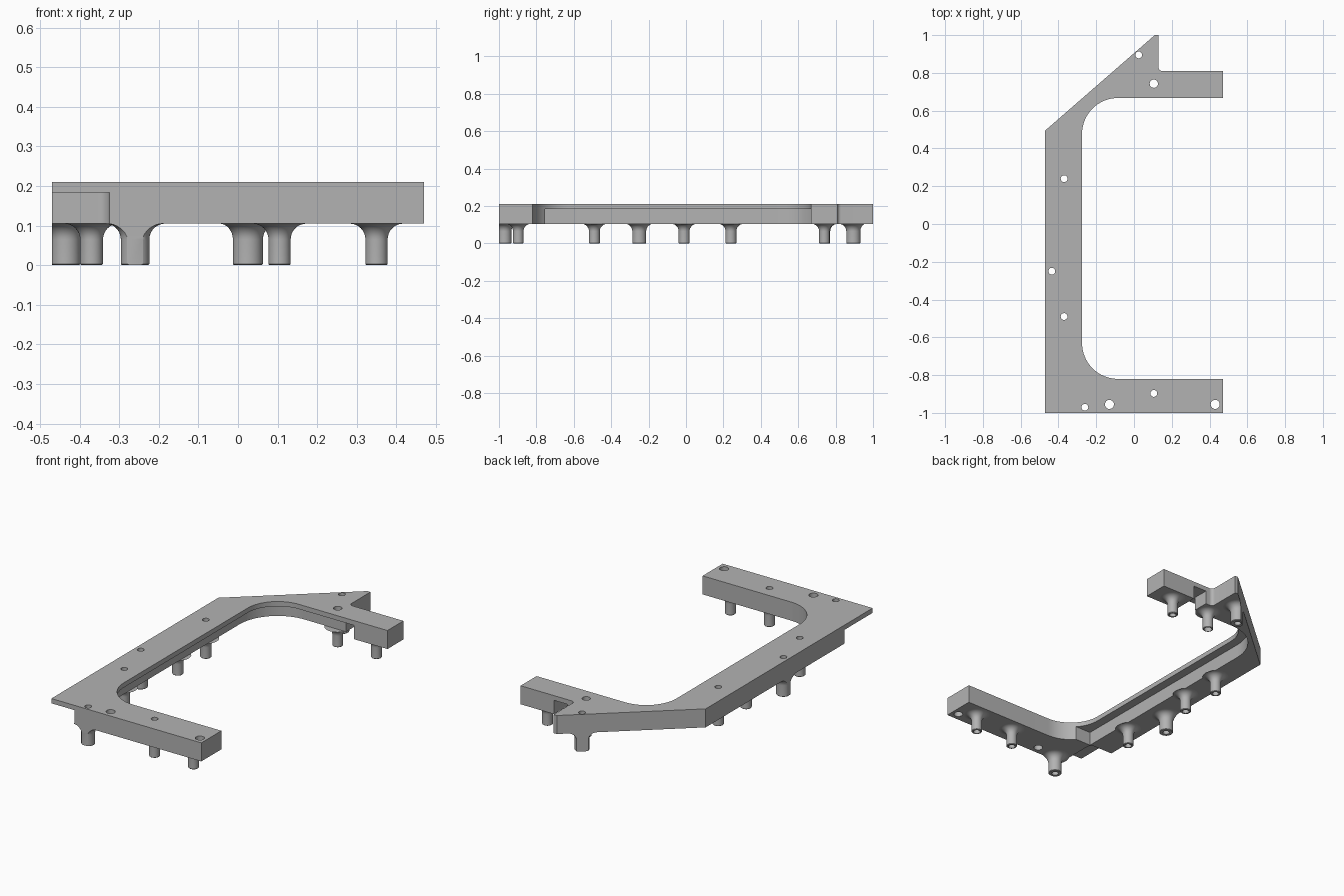
import bpy, bmesh
from math import sin, cos, pi, radians

cube = bpy.data.objects.get("Cube")
if cube:
    bpy.data.objects.remove(cube, do_unlink=True)

grey = bpy.data.materials.new("mid_grey")
grey.use_nodes = True
colour = (0.45, 0.45, 0.45, 1)
grey.diffuse_color = colour
grey.node_tree.nodes["Principled BSDF"].inputs["Base Color"].default_value = colour

LOW, ROOF, TOP = 0.105, 0.183, 0.21


def make(name, bm):
    bmesh.ops.recalc_face_normals(bm, faces=bm.faces)
    mesh = bpy.data.meshes.new(name)
    bm.to_mesh(mesh)
    bm.free()
    mesh.materials.append(grey)
    ob = bpy.data.objects.new(name, mesh)
    bpy.context.collection.objects.link(ob)
    return ob


def arc(cx, cy, r, a0, a1, n=16):
    return [(cx + r * cos(radians(a0 + (a1 - a0) * i / n)),
             cy + r * sin(radians(a0 + (a1 - a0) * i / n))) for i in range(n + 1)]


def prism(name, points, z0, z1):
    bm = bmesh.new()
    face = bm.faces.new([bm.verts.new((x, y, z0)) for x, y in points])
    new = bmesh.ops.extrude_face_region(bm, geom=[face])["geom"]
    verts = [v for v in new if isinstance(v, bmesh.types.BMVert)]
    bmesh.ops.translate(bm, verts=verts, vec=(0, 0, z1 - z0))
    return make(name, bm)


def lathe(bm, x, y, profile, n=32):
    """Closed solid of revolution from (radius, z) pairs."""
    rings = [[bm.verts.new((x + r * cos(2 * pi * i / n), y + r * sin(2 * pi * i / n), z))
              for i in range(n)] for r, z in profile]
    for a, b in zip(rings, rings[1:]):
        for i in range(n):
            j = (i + 1) % n
            bm.faces.new((a[i], a[j], b[j], b[i]))
    bm.faces.new(rings[0][::-1])
    bm.faces.new(rings[-1])


def boolean(ob, cutter, operation):
    cutter.hide_render = True
    bpy.context.view_layer.objects.active = ob
    mod = ob.modifiers.new("cut", 'BOOLEAN')
    mod.object, mod.operation, mod.solver = cutter, operation, 'EXACT'
    bpy.ops.object.modifier_apply(modifier=mod.name)


# Bracket outline with the large inner corners and the small rear one
outline = ([(-0.47, -1), (0.47, -1), (0.47, -0.82)]
           + arc(-0.085, -0.63, 0.19, 270, 180)
           + arc(-0.085, 0.477, 0.19, 180, 90)
           + [(0.47, 0.667), (0.47, 0.81)]
           + arc(0.15, 0.83, 0.02, 270, 180, 6)
           + [(0.13, 1), (0.11, 1), (-0.47, 0.495)])
frame = prism("bracket_frame", outline, LOW, TOP)

# Underside channel along the inner edge, leaving through the rear arm
channel = prism("channel_cutter",
                [(-0.2, -0.755), (-0.325, -0.755)]
                + arc(-0.085, 0.477, 0.24, 180, 90)
                + [(0.175, 0.717), (0.175, 0.9), (0.26, 0.9), (0.26, 0)],
                0, ROOF)

# Underside relief at the front corner
relief = prism("corner_cutter",
               [(-0.6, -1.1), (-0.325, -1.1)]
               + arc(-0.355, -0.78, 0.03, 0, 90, 8) + [(-0.6, -0.75)],
               0, ROOF)

# Posts: x, y, radius, hole radius, hole goes through
posts = [(-0.37, 0.24, 0.029, 0.018, True), (-0.37, -0.01, 0.029, 0.018, False),
         (-0.37, -0.49, 0.029, 0.018, True), (-0.435, -0.25, 0.037, 0.018, True),
         (-0.26, -0.97, 0.036, 0.018, True), (0.105, -0.897, 0.028, 0.018, True),
         (0.35, -0.897, 0.028, 0.018, False), (0.35, 0.74, 0.028, 0.018, False),
         (0.105, 0.743, 0.028, 0.022, True), (0.025, 0.895, 0.038, 0.018, True)]
post_bm, hole_bm = bmesh.new(), bmesh.new()
flare = 0.04
for x, y, r, hole, through in posts:
    profile = [(r - 0.003, 0), (r, 0.003)]
    profile += [(r + flare * (1 - cos(t)), LOW - flare * (1 - sin(t)))
                for t in [i * pi / 16 for i in range(9)]]
    lathe(post_bm, x, y, profile)
    lathe(hole_bm, x, y, [(hole, -0.05), (hole, 0.3 if through else 0.09)], 24)

# Plain holes in the front arm
for x in (-0.13, 0.43):
    lathe(hole_bm, x, -0.955, [(0.024, -0.05), (0.024, 0.3)], 24)

mounting_posts = make("mounting_posts", post_bm)
holes = make("hole_cutter", hole_bm)
trim = prism("outline_trim", outline, -0.1, 0.3)

boolean(mounting_posts, trim, 'INTERSECT')
boolean(mounting_posts, holes, 'DIFFERENCE')
for cutter in (channel, relief, holes):
    boolean(frame, cutter, 'DIFFERENCE')

for helper in (channel, relief, holes, trim):
    bpy.data.objects.remove(helper, do_unlink=True)

# Smooth round surfaces, sharp edges
for ob in (frame, mounting_posts):
    bpy.ops.object.select_all(action='DESELECT')
    ob.select_set(True)
    bpy.context.view_layer.objects.active = ob
    bpy.ops.object.shade_smooth_by_angle(angle=radians(30))
